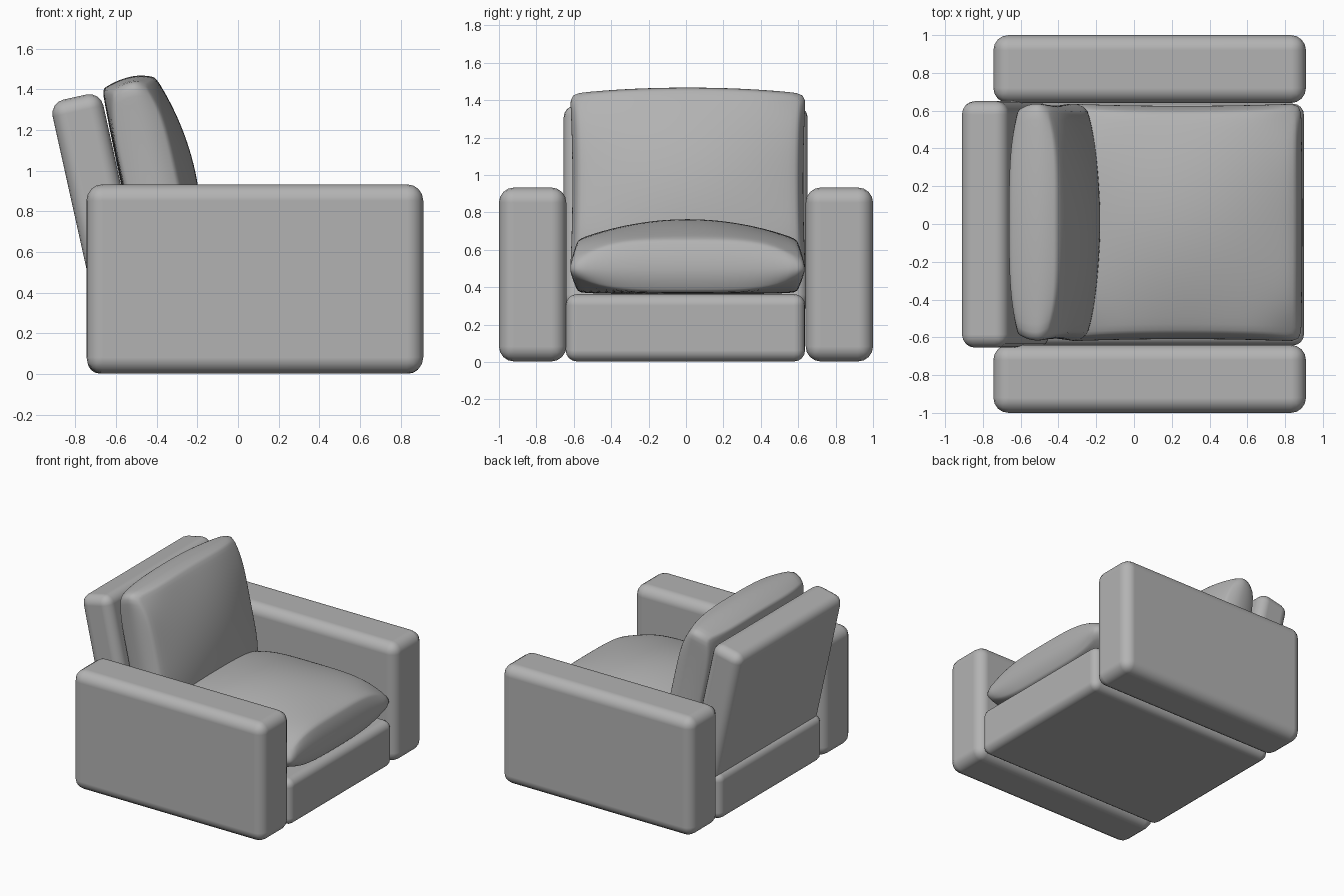
import bpy, bmesh, math
from mathutils import Vector

cube = bpy.data.objects.get("Cube")
if cube:
    bpy.data.objects.remove(cube, do_unlink=True)

# Single upholstery colour
fabric = bpy.data.materials.new("grey_fabric")
fabric.use_nodes = True
GREY = (0.45, 0.45, 0.45, 1)
fabric.diffuse_color = GREY
fabric.node_tree.nodes["Principled BSDF"].inputs["Base Color"].default_value = GREY

LEAN = math.radians(77.5)  # turns a flat piece into the reclined back


def add_object(name, bm, location, tilt):
    mesh = bpy.data.meshes.new(name)
    bm.to_mesh(mesh)
    bm.free()
    mesh.materials.append(fabric)
    for poly in mesh.polygons:
        poly.use_smooth = True
    obj = bpy.data.objects.new(name, mesh)
    obj.location = location
    obj.rotation_euler.y = tilt
    bpy.context.collection.objects.link(obj)
    return obj


def padded_block(name, size, location, radius=0.08, tilt=0):
    """Box with generously rounded edges."""
    bm = bmesh.new()
    bmesh.ops.create_cube(bm, size=1)
    bmesh.ops.scale(bm, vec=size, verts=bm.verts)
    obj = add_object(name, bm, location, tilt)
    bevel = obj.modifiers.new("rounded_edges", "BEVEL")
    bevel.width = radius
    bevel.segments = 4
    bevel.harden_normals = True


def cushion(name, half, location, top, bottom, bow=0, tilt=0):
    """Pillow; top and bottom give (corner, edge, crown) heights."""
    bm = bmesh.new()
    bmesh.ops.create_cube(bm, size=2)
    bmesh.ops.subdivide_edges(bm, edges=bm.edges[:], cuts=13, use_grid_fill=True)
    for vert in bm.verts:
        u, v, w = vert.co
        corner, edge, crown = top if w > 0 else bottom
        height = corner + edge * (1 - (u * v) ** 4) + crown * (1 - u * u) * (1 - v * v)
        inset = 1 - 0.06 * w * w
        vert.co = Vector((
            u * half[0] * inset * (1 + bow * (1 - v * v)),
            v * half[1] * inset * (1 - 0.02 * (1 - u * u)),
            w * height))
    obj = add_object(name, bm, location, tilt)
    soft = obj.modifiers.new("soft_edges", "SUBSURF")
    soft.levels = soft.render_levels = 1


# Arms on both sides of the seat
for name, side in (("front_arm", -1), ("rear_arm", 1)):
    padded_block(name, (1.655, 0.36, 0.93), (0.083, side * 0.82, 0.468))

# Seat base and reclined backrest
padded_block("seat_base", (1.64, 1.28, 0.36), (0.08, -0.003, 0.183), 0.06)
padded_block("backrest", (1.12, 1.305, 0.255), (-0.68, -0.002, 0.815), 0.07, LEAN)

# Loose cushions
cushion("seat_cushion", (0.63, 0.63), (0.255, 0.008, 0.5),
        (0.06, 0.10, 0.105), (0.05, 0.08, 0.01), 0.01)
cushion("back_cushion", (0.49, 0.63), (-0.415, 0.01, 0.955),
        (0.06, 0.06, 0.09), (0.10, 0.05, 0.01), 0.06, LEAN)
